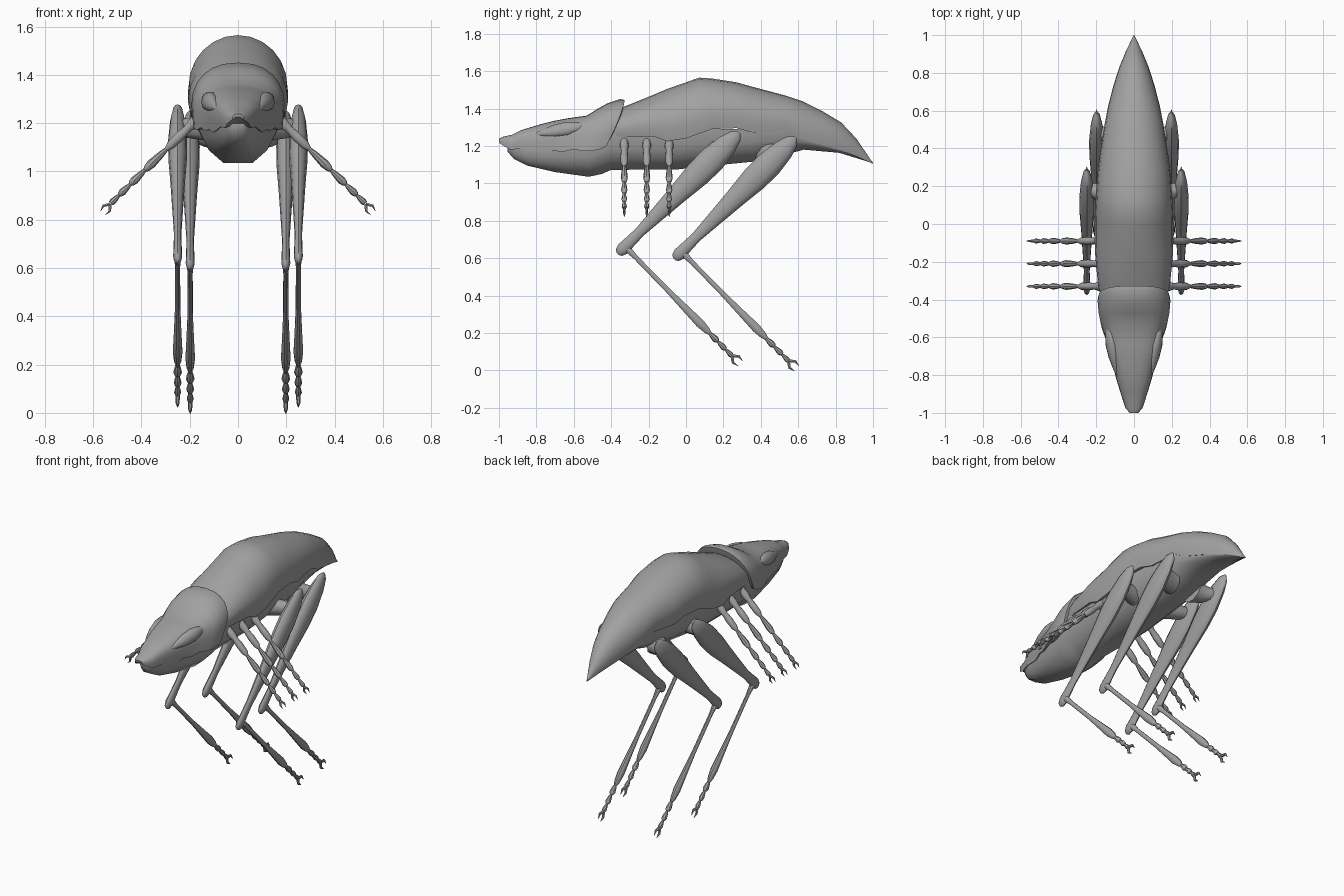
import bpy, bmesh, math
from mathutils import Vector

if "Cube" in bpy.data.objects:
    bpy.data.objects.remove(bpy.data.objects["Cube"])

grey = bpy.data.materials.new("warm_grey")
grey.diffuse_color = (0.36, 0.36, 0.36, 1)
grey.use_nodes = True
grey.node_tree.nodes["Principled BSDF"].inputs["Base Color"].default_value = grey.diffuse_color


def loft(name, rings, mirror=False, angle=40):
    """Skin a list of equal-length rings into a closed, smooth-shaded mesh."""
    bm = bmesh.new()
    vs = [[bm.verts.new(p) for p in r] for r in rings]
    n = len(rings[0])
    for a, b in zip(vs, vs[1:]):
        for i in range(n):
            bm.faces.new((a[i], a[(i + 1) % n], b[(i + 1) % n], b[i]))
    bm.faces.new(vs[0][::-1])
    bm.faces.new(vs[-1])
    bmesh.ops.recalc_face_normals(bm, faces=bm.faces)
    me = bpy.data.meshes.new(name)
    bm.to_mesh(me)
    bm.free()
    me.materials.append(grey)
    ob = bpy.data.objects.new(name, me)
    bpy.context.collection.objects.link(ob)
    if mirror:
        ob.modifiers.new("mirror", 'MIRROR')
    bpy.ops.object.select_all(action='DESELECT')
    ob.select_set(True)
    bpy.context.view_layer.objects.active = ob
    bpy.ops.object.shade_smooth_by_angle(angle=math.radians(angle))
    return ob


def limb(name, stations, u, squash=1.0, n=10):
    """Tapered tube through (point, radius) stations; u is the squashed axis."""
    pts = [Vector(p) for p, r in stations]
    u = Vector(u).normalized()
    rings = []
    for i, (p, r) in enumerate(stations):
        t = (pts[min(i + 1, len(pts) - 1)] - pts[max(i - 1, 0)]).normalized()
        v = t.cross(u).normalized()
        rings.append([pts[i] + u * (r * squash * math.cos(a)) + v * (r * math.sin(a))
                      for a in (2 * math.pi * k / n for k in range(n))])
    return loft(name, rings, mirror=True)


def along(a, b, prof):
    """Stations on the line a-b from (fraction, radius) pairs."""
    a, b = Vector(a), Vector(b)
    return [(a.lerp(b, f), r) for f, r in prof]


def bead_string(name, a, b, ends, r, u):
    """Row of bulging segments between the fractions in ends."""
    prof = []
    for f0, f1 in zip(ends, ends[1:]):
        d = f1 - f0
        prof += [(f0, r * .45), (f0 + d * .3, r * .75), (f0 + d * .7, r), (f0 + d * .93, r * .75)]
        r *= .9
    limb(name, along(a, b, prof), u, n=8)


def claws(name, p, d, u, size):
    """Pair of small hooked claws opening around direction d."""
    p, d = Vector(p), Vector(d).normalized()
    side = d.cross(Vector(u)).normalized()
    for k, s in enumerate((-1, 1)):
        limb(f"{name}_{k + 1}", [(p, size * .16), (p + (d * .5 + side * s * .38) * size, size * .13),
                                 (p + (d + side * s * .28) * size, size * .02)], u, n=6)


# Domed back shell: y, top, lower edge, half width
shell = [(-.42, 1.36, 1.25, .165), (-.33, 1.41, 1.25, .19), (-.17, 1.475, 1.25, .205),
         (-.10, 1.505, 1.225, .208), (0, 1.54, 1.24, .208), (.07, 1.565, 1.265, .206),
         (.14, 1.56, 1.29, .202), (.27, 1.54, 1.295, .193), (.36, 1.515, 1.27, .182),
         (.53, 1.47, 1.28, .155), (.62, 1.44, 1.235, .138), (.73, 1.385, 1.205, .11),
         (.83, 1.325, 1.175, .078), (.91, 1.24, 1.145, .045), (1, 1.108, 1.104, .002)]
rings = []
for y, top, edge, w in shell:
    mid = edge + (top - edge) * .25
    ring = [(w * .94, y, edge)]
    for k in range(13):
        a = math.pi * k / 12
        ring.append((w * math.cos(a), y, mid + (top - mid) * math.sin(a) ** .95))
    rings.append(ring + [(-w * .94, y, edge), (-w * .6, y, edge + .01), (w * .6, y, edge + .01)])
loft("back_shell", rings)

# Belly and lower jaw: y, top, bottom, half width, bottom half width
belly = [(-.955, 1.205, 1.17, .025, .012), (-.92, 1.2, 1.13, .05, .025), (-.85, 1.19, 1.095, .078, .04),
         (-.7, 1.2, 1.06, .115, .05), (-.52, 1.21, 1.035, .15, .06), (-.45, 1.25, 1.05, .165, .065),
         (-.4, 1.27, 1.072, .17, .075), (-.05, 1.27, 1.074, .18, .08), (.1, 1.29, 1.09, .18, .08),
         (.35, 1.29, 1.115, .165, .07), (.5, 1.29, 1.145, .145, .06), (.63, 1.25, 1.18, .125, .05),
         (.82, 1.19, 1.163, .075, .03), (.985, 1.125, 1.112, .008, .004)]
rings = []
for y, top, bot, w, bw in belly:
    h = top - bot
    half = [(w, top), (w * .98, bot + h * .6), (w * .8, bot + h * .3), (bw, bot)]
    rings.append([(x, y, z) for x, z in half] + [(-x, y, z) for x, z in half[::-1]])
loft("belly_and_lower_jaw", rings, angle=50)

# Head hood with ragged lip: y top, y lip, top, lip, half width, flatness of the crown
head = [(-1, -.998, 1.238, 1.215, .024, .8), (-.975, -.975, 1.25, 1.2, .045, .8),
        (-.93, -.94, 1.26, 1.18, .058, .75), (-.88, -.88, 1.285, 1.185, .076, .7),
        (-.82, -.82, 1.303, 1.17, .094, .65), (-.77, -.76, 1.318, 1.162, .108, .62),
        (-.7, -.71, 1.335, 1.175, .125, .6), (-.63, -.66, 1.348, 1.168, .14, .6),
        (-.53, -.6, 1.362, 1.182, .16, .62), (-.47, -.55, 1.4, 1.172, .178, .75),
        (-.42, -.51, 1.428, 1.172, .187, .85), (-.35, -.45, 1.451, 1.185, .193, .95),
        (-.328, -.425, 1.445, 1.2, .189, .95), (-.335, -.42, 1.41, 1.21, .172, .95)]
rings = []
for yt, yl, top, lip, w, flat in head:
    mid = lip + (top - lip) * .35
    arc = []
    for k in range(13):
        a = math.pi * k / 12
        c, s = math.cos(a), math.sin(a)
        x = w * math.copysign(abs(c) ** .85, c)
        z = mid + (top - mid) * s ** flat
        f = (top - z) / (top - lip)
        arc.append((x, yt + (yl - yt) * f ** 1.3, z))
    lipx = w * .96
    rings.append([(lipx, yl, lip)] + arc + [(-lipx, yl, lip), (-w * .5, yl, lip + .01), (w * .5, yl, lip + .01)])
loft("head_hood", rings, angle=35)

# Almond eyes
limb("eye", along((.088, -.81, 1.262), (.137, -.54, 1.308),
                  [(0, .002), (.15, .018), (.4, .035), (.65, .04), (.88, .026), (1, .003)]),
     (.9, -.2, .35), .75, 12)

# Two pairs of long jumping legs
for name, x, dy, dz in (("front_leg", .25, 0, 0), ("rear_leg", .198, .302, -.027)):
    def P(y, z, px=x):
        return (px, y + dy, z + dz)
    X = (1, 0, 0)
    limb(name + "_hip", [(P(.13, 1.19, .08), .075), (P(.15, 1.18, .14), .055),
                         (P(.18, 1.18, x - .025), .04), (P(.19, 1.18), .03)], (0, 1, 0))
    limb(name + "_thigh", along(P(.285, 1.272), P(-.365, .622),
         [(0, .008), (.03, .036), (.1, .057), (.22, .072), (.34, .07), (.5, .054), (.68, .039),
          (.82, .028), (.9, .031), (.96, .034), (.99, .024), (1, .008)]), X, .55, 12)
    limb(name + "_shin", along(P(-.335, .672), P(.13, .195),
         [(0, .012), (.06, .019), (.14, .013), (.5, .014), (.72, .02), (.88, .025), (.96, .019), (1, .01)]),
         X, .8)
    bead_string(name + "_foot", P(.125, .2), P(.25, .073), (0, .36, .7, 1), .018, X)
    claws(name + "_claw", P(.245, .078), (0, .75, -.68), X, .062)

# Three pairs of small jointed arms
for i, y in enumerate((-.33, -.21, -.09)):
    name = f"small_arm_{i + 1}"
    a, b, Y = (.15, y, 1.235), (.53, y, .865), (0, 1, 0)
    limb(name + "_upper", along(a, b, [(0, .02), (.1, .024), (.16, .017), (.24, .021),
                                       (.34, .019), (.385, .009)]), Y)
    bead_string(name + "_lower", a, b, (.38, .62, .78, .9, 1), .019, Y)
    claws(name + "_claw", b, (.6, 0, -.75), Y, .046)
